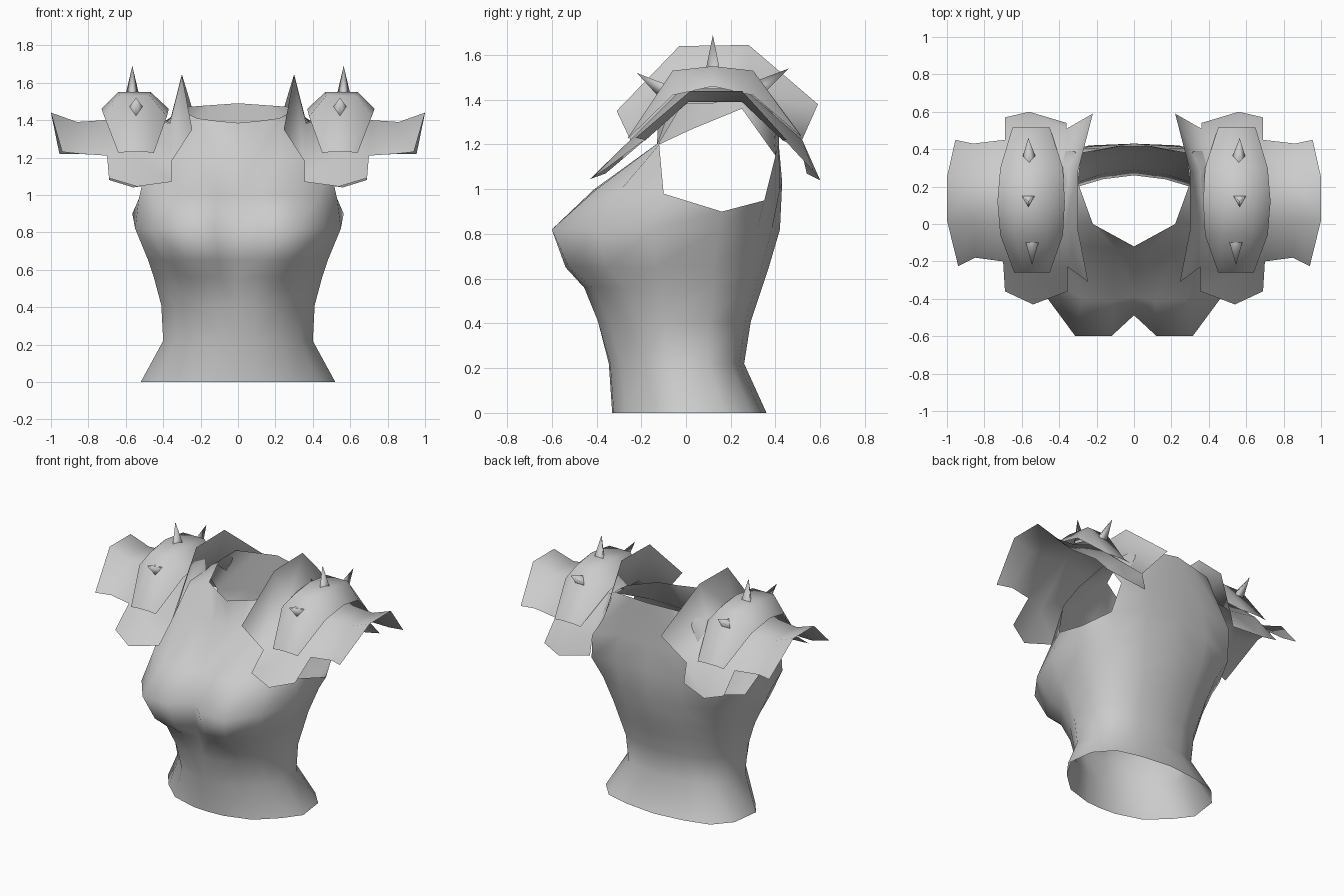
import bpy, bmesh, math
from mathutils import Vector

cube = bpy.data.objects.get("Cube")
if cube:
    bpy.data.objects.remove(cube, do_unlink=True)

steel = bpy.data.materials.new("grey_steel")
steel.use_nodes = True
GREY = (0.6, 0.6, 0.6, 1)
steel.diffuse_color = GREY
steel.node_tree.nodes["Principled BSDF"].inputs["Base Color"].default_value = GREY


def finish(name, bm):
    """Turn a +x half into a mirrored, smooth shaded object."""
    me = bpy.data.meshes.new(name)
    bm.to_mesh(me)
    bm.free()
    me.materials.append(steel)
    ob = bpy.data.objects.new(name, me)
    bpy.context.collection.objects.link(ob)
    bpy.ops.object.select_all(action='DESELECT')
    ob.select_set(True)
    bpy.context.view_layer.objects.active = ob
    bpy.ops.object.shade_smooth_by_angle(angle=math.pi)
    mod = ob.modifiers.new("mirror", 'MIRROR')
    mod.use_clip = True
    mod.merge_threshold = 0.0005


def add_row(bm, pts):
    return [bm.verts.new(p) for p in pts]


def bridge(bm, low, high):
    """Quads between two equally long rows."""
    for i in range(len(low) - 1):
        bm.faces.new((low[i], low[i + 1], high[i + 1], high[i]))


# Torso: half cross-sections from front centre round the side to back centre
SECTION_X = (0, .22, .57, .83, 1, .95, .75, .42, 0)
SECTION_Y = (0, .01, .09, .27, .44, .73, .90, .965, 1)
# height, half width, front y, back y, amount of bust
LEVELS = ((0, .52, -.33, .36, 0), (.22, .40, -.345, .26, 0),
          (.41, .41, -.40, .29, .1), (.56, .45, -.46, .34, .4),
          (.65, .48, -.54, .37, .8), (.82, .55, -.60, .42, 1))


def section(z, w, front, back, bust):
    pts = []
    for i, (fx, fy) in enumerate(zip(SECTION_X, SECTION_Y)):
        if i == 0:
            fy += .11 * bust
        elif i in (1, 2, 3):
            fy -= (.01, .09, .08)[i - 1] * bust
        pts.append((fx * w, front + fy * (back - front), z))
    return pts


bm = bmesh.new()
rows = [add_row(bm, section(*lv)) for lv in LEVELS]
# Row that carries the lower edge of the armhole
rows.append(add_row(bm, ((0, -.39, 1.0), (.11, -.41, 1.0), (.28, -.40, 1.0),
                         (.44, -.29, 1.0), (.53, -.10, .98), (.565, .16, .90),
                         (.48, .35, .95), (.24, .42, 1.0), (0, .43, 1.03))))
for low, high in zip(rows, rows[1:]):
    bridge(bm, low, high)
top = rows[-1]
# Upper chest, upper back, shoulder strap and collar
chest = add_row(bm, ((0, -.13, 1.2), (.1, -.13, 1.2), (.23, -.12, 1.21),
                     (.36, -.12, 1.21), (.48, -.12, 1.20)))
back = add_row(bm, ((.44, .40, 1.15), (.22, .415, 1.2), (0, .415, 1.2)))
strap_front, strap_top = add_row(bm, ((.48, .03, 1.27), (.44, .25, 1.36)))
neck = add_row(bm, ((0, -.12, 1.385), (.11, -.06, 1.395), (.22, 0, 1.41),
                    (.30, .22, 1.45), (.28, .38, 1.47), (.14, .405, 1.48),
                    (0, .43, 1.49)))
bridge(bm, top[:5], chest)
bridge(bm, top[6:], back)
bridge(bm, chest[:3], neck[:3])
bridge(bm, back, neck[4:])
for f in ((chest[2], chest[3], neck[2]),
          (chest[3], chest[4], strap_front, neck[2]),
          (strap_front, strap_top, neck[3], neck[2]),
          (strap_top, back[0], neck[4], neck[3])):
    bm.faces.new(f)
finish("breastplate", bm)

# Shoulder plates: arches running front to back, listed from neck to arm
ARCHES = (((.245, -.31, 1.35), (.30, -.03, 1.64), (.30, .28, 1.645), (.22, .59, 1.38)),
          ((.355, -.23, 1.18), (.365, 0, 1.38), (.365, .28, 1.39), (.36, .51, 1.20)),
          ((.55, -.26, 1.21), (.55, -.02, 1.45), (.55, .26, 1.45), (.56, .52, 1.22)),
          ((.70, -.20, 1.21), (.71, 0, 1.40), (.71, .25, 1.40), (.69, .45, 1.21)),
          ((.85, -.18, 1.22), (.86, .01, 1.39), (.86, .25, 1.39), (.86, .43, 1.22)),
          ((.94, -.225, 1.23), (1, .02, 1.44), (1, .25, 1.44), (.955, .45, 1.22)))
bm = bmesh.new()
arch = [add_row(bm, a) for a in ARCHES]
for inner, outer in zip(arch, arch[1:]):
    bridge(bm, outer, inner)
# Hanging flaps at the front and the back
front_flap = add_row(bm, ((.355, -.36, 1.07), (.54, -.43, 1.045), (.69, -.36, 1.09)))
back_flap = add_row(bm, ((.36, .54, 1.07), (.56, .60, 1.04), (.69, .57, 1.08)))
bridge(bm, front_flap, [a[0] for a in arch[1:4]])
bridge(bm, [a[3] for a in arch[1:4]], back_flap)
finish("shoulder_plates", bm)

# Domed caps on the shoulder plates: y, ridge height, edge height, inner and outer x
CAP = ((-.26, 1.23, 1.225, .45, .64), (-.06, 1.53, 1.42, .38, .715),
       (.12, 1.55, 1.46, .37, .73), (.30, 1.53, 1.42, .38, .715),
       (.515, 1.24, 1.235, .45, .65))
bm = bmesh.new()
cap = []
for y, ridge, edge, x0, x1 in CAP:
    w = x1 - x0
    cap.append(add_row(bm, ((x0, y, edge), (x0 + w * .27, y, ridge),
                            (x1 - w * .25, y, ridge), (x1, y, edge))))
for low, high in zip(cap, cap[1:]):
    bridge(bm, low, high)
finish("shoulder_caps", bm)

# Three-sided spikes on the caps
for name, base, tip in (("top_spikes", (.565, .13, 1.53), (.565, .12, 1.69)),
                        ("front_spikes", (.545, -.10, 1.45), (.545, -.22, 1.52)),
                        ("back_spikes", (.56, .34, 1.45), (.565, .46, 1.54))):
    base, tip = Vector(base), Vector(tip)
    axis = (tip - base).normalized()
    side = Vector((1, 0, 0))
    other = axis.cross(side)
    bm = bmesh.new()
    ring = add_row(bm, [base + .043 * (side * math.cos(a) + other * math.sin(a))
                        for a in map(math.radians, (30, 150, 270))])
    point = bm.verts.new(tip)
    for i in range(3):
        bm.faces.new((ring[i], ring[(i + 1) % 3], point))
    bmesh.ops.recalc_face_normals(bm, faces=bm.faces)
    finish(name, bm)
